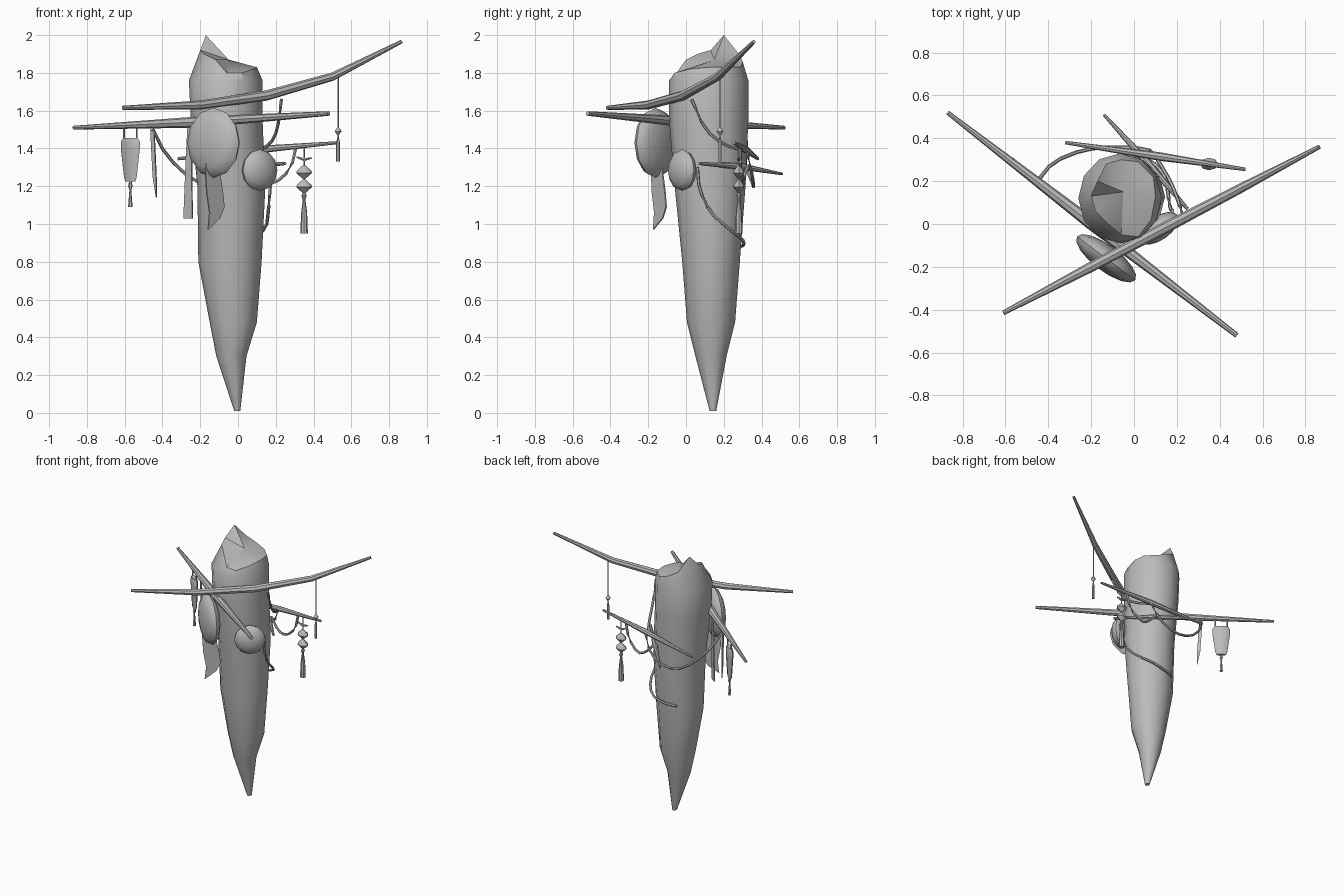
import bpy, bmesh
from math import cos, sin, pi, radians
from mathutils import Vector, Matrix

if "Cube" in bpy.data.objects:
    bpy.data.objects.remove(bpy.data.objects["Cube"], do_unlink=True)

grey = bpy.data.materials.new("plain grey")
grey.use_nodes = True
grey.diffuse_color = (0.5, 0.5, 0.5, 1)
grey.node_tree.nodes["Principled BSDF"].inputs["Base Color"].default_value = (0.5, 0.5, 0.5, 1)


def finish(name, bm, smooth=True):
    bmesh.ops.recalc_face_normals(bm, faces=bm.faces)
    mesh = bpy.data.meshes.new(name)
    bm.to_mesh(mesh)
    bm.free()
    mesh.materials.append(grey)
    ob = bpy.data.objects.new(name, mesh)
    bpy.context.collection.objects.link(ob)
    if smooth:
        bpy.ops.object.select_all(action="DESELECT")
        ob.select_set(True)
        bpy.context.view_layer.objects.active = ob
        bpy.ops.object.shade_smooth_by_angle(angle=radians(40))
    return ob


def loft(name, rings, smooth=True, tip=None):
    """Skin equal rings of points; the far end closes flat or to a tip."""
    bm = bmesh.new()
    loops = [[bm.verts.new(p) for p in ring] for ring in rings]
    n = len(loops[0])
    for a, b in zip(loops, loops[1:]):
        for i in range(n):
            bm.faces.new((a[i], a[(i + 1) % n], b[(i + 1) % n], b[i]))
    bm.faces.new(loops[0])
    if tip:
        t = bm.verts.new(tip)
        for i in range(n):
            bm.faces.new((loops[-1][i], loops[-1][(i + 1) % n], t))
    else:
        bm.faces.new(loops[-1])
    return finish(name, bm, smooth)


def tube(name, path, radii, sides=8):
    pts = [Vector(p) for p in path]
    rings = []
    for i, p in enumerate(pts):
        d = (pts[min(i + 1, len(pts) - 1)] - pts[max(i - 1, 0)]).normalized()
        up = Vector((0, 0, 1)) if abs(d.z) < 0.9 else Vector((1, 0, 0))
        u = d.cross(up).normalized()
        v = d.cross(u)
        rings.append([p + radii[i] * (u * cos(2 * pi * k / sides) + v * sin(2 * pi * k / sides))
                      for k in range(sides)])
    return loft(name, rings)


def rope(name, path, r=0.009):
    """Round the corners of a path once, then skin it."""
    pts = [Vector(p) for p in path]
    fine = [pts[0]]
    for a, b in zip(pts, pts[1:]):
        fine += [a.lerp(b, 0.25), a.lerp(b, 0.75)]
    fine.append(pts[-1])
    return tube(name, fine, [r] * len(fine), 6)


def plate(name, origin, direction, outline, thick=0.008):
    """Upright flat piece: outline is (along direction, height) pairs."""
    o, d = Vector(origin), Vector(direction).normalized()
    n = d.cross(Vector((0, 0, 1))) * thick / 2
    face = [o + d * s + Vector((0, 0, h)) for s, h in outline]
    return loft(name, [[p - n for p in face], [p + n for p in face]], False)


def spun(name, x, y, profile, sides=8, flat=1, turn=0):
    """Stack of rings (radius, height), optionally flattened and turned."""
    rot = Matrix.Rotation(turn, 3, "Z")
    return loft(name, [[Vector((x, y, z)) + rot @ Vector((r * cos(2 * pi * k / sides),
                flat * r * sin(2 * pi * k / sides), 0)) for k in range(sides)] for r, z in profile])


# Tapering trunk: height, then x and y extents
sections = [(0.01, -0.02, 0.012, 0.125, 0.16), (0.3, -0.115, 0.045, 0.05, 0.215),
            (0.48, -0.15, 0.10, 0.005, 0.26), (0.8, -0.21, 0.125, -0.02, 0.285),
            (1.2, -0.215, 0.145, -0.06, 0.315), (1.55, -0.25, 0.13, -0.09, 0.33),
            (1.76, -0.26, 0.13, -0.09, 0.33)]
N = 12
rings = [[((a + b) / 2 + (b - a) / 2 * cos(2 * pi * k / N),
           (c + d) / 2 + (d - c) / 2 * sin(2 * pi * k / N), z) for k in range(N)]
         for z, a, b, c, d in sections]
# Broken, slanted rim
rings.append([(0.10, 0.13, 1.83), (0.09, 0.22, 1.83), (0.02, 0.29, 1.83), (-0.06, 0.30, 1.86),
              (-0.13, 0.28, 1.90), (-0.17, 0.20, 2.0), (-0.20, 0.13, 1.92), (-0.18, 0.06, 1.90),
              (-0.12, 0.0, 1.87), (-0.06, -0.05, 1.80), (0.02, -0.06, 1.80), (0.08, 0.02, 1.82)])
loft("trunk", rings, tip=(-0.05, 0.15, 1.87))

# Branches
tube("upper_branch", [(-0.61, -0.415, 1.615), (-0.2, -0.2, 1.63), (0.15, -0.015, 1.68),
                      (0.5, 0.168, 1.78), (0.865, 0.36, 1.965)], [0.011, 0.024, 0.027, 0.022, 0.01])
tube("crossing_branch", [(-0.87, 0.52, 1.51), (-0.2, 0.003, 1.54), (0.48, -0.52, 1.585)],
     [0.01, 0.03, 0.012])
tube("back_branch", [(-0.32, 0.38, 1.345), (0.12, 0.315, 1.395), (0.52, 0.255, 1.43)],
     [0.008, 0.02, 0.008])
tube("side_branch", [(-0.14, 0.51, 1.265), (0.06, 0.29, 1.305), (0.25, 0.07, 1.32)],
     [0.007, 0.018, 0.008])

# Domed shields
for name, at, size, turn in (("large_shield", (-0.13, -0.16, 1.43), (0.17, 0.06, 0.185), -37),
                             ("small_shield", (0.115, -0.02, 1.285), (0.108, 0.055, 0.11), 35)):
    bm = bmesh.new()
    bmesh.ops.create_uvsphere(bm, u_segments=12, v_segments=8, radius=1)
    bmesh.ops.transform(bm, verts=bm.verts, matrix=Matrix.Translation(at)
                        @ Matrix.Rotation(radians(turn), 4, "Z") @ Matrix.Diagonal((*size, 1))
                        @ Matrix.Rotation(pi / 2, 4, "X"))
    finish(name, bm)

# Ropes
rope("long_rope", [(-0.45, 0.2, 1.5), (-0.38, 0.29, 1.36), (-0.23, 0.35, 1.22), (-0.08, 0.36, 1.19),
                   (0.06, 0.35, 1.26), (0.12, 0.32, 1.4)])
rope("upper_rope", [(0.23, 0.03, 1.66), (0.21, 0.1, 1.5), (0.17, 0.2, 1.42), (0.11, 0.3, 1.39)])
rope("back_rope", [(0.31, 0.285, 1.42), (0.28, 0.29, 1.29), (0.19, 0.31, 1.21), (0.13, 0.3, 1.23),
                   (0.05, 0.33, 1.31)])
rope("trunk_rope", [(0.18, 0.06, 1.3), (0.17, 0.07, 1.18), (0.16, 0.13, 1.06), (0.15, 0.22, 0.98),
                    (0.08, 0.3, 0.92), (-0.02, 0.31, 0.89), (-0.12, 0.285, 0.88)])

# Flat lantern with straps and tassel
along = (0.79, -0.61, 0)
turn = radians(-38)
lx, ly = -0.57, 0.29
spun("lantern", lx, ly, [(0.035, 1.225), (0.043, 1.25), (0.064, 1.4), (0.064, 1.435), (0.05, 1.455)],
     flat=0.3, turn=turn)
for side in (-1, 1):
    e = Vector((lx, ly, 0)) + Vector(along) * 0.042 * side
    tube("lantern_strap", [(e.x, e.y, 1.45), (e.x, e.y, 1.515)], [0.005, 0.005], 6)
spun("lantern_tassel", lx, ly, [(0.012, 1.09), (0.005, 1.18), (0.012, 1.2), (0.005, 1.235)], 6)

# Hanging blades and cloth
plate("thin_blade", (-0.45, 0.2, 0), along,
      [(-0.016, 1.5), (0.008, 1.5), (0.022, 1.25), (0.022, 1.14), (0.0, 1.25)])
plate("wide_blade", (-0.265, 0.05, 0), along,
      [(0.0, 1.53), (0.025, 1.53), (0.03, 1.03), (-0.028, 1.03), (-0.012, 1.35)])
plate("cloth_strip", (-0.175, -0.185, 0), (0.78, 0.62, 0),
      [(0.0, 1.32), (0.09, 1.32), (0.12, 1.17), (0.13, 1.09), (0.1, 1.03), (0.02, 0.97),
       (0.03, 1.06), (0.01, 1.17)])

# Slender charm under the upper branch
cx, cy = 0.53, 0.18
spun("charm_cord", cx, cy, [(0.004, 1.44), (0.004, 1.79)], 6)
spun("charm_bead", cx, cy, [(0.004, 1.47), (0.018, 1.49), (0.004, 1.515)])
spun("charm_tab", cx, cy, [(0.01, 1.33), (0.01, 1.43), (0.004, 1.46)], 6)

# Beaded charm under the back branch
bx, by = 0.35, 0.28
spun("beaded_cord", bx, by, [(0.004, 1.1), (0.004, 1.42)], 6)
tube("beaded_crosspiece", [(bx - 0.04, by, 1.355), (bx, by, 1.34), (bx + 0.04, by, 1.35)],
     [0.005, 0.009, 0.005], 6)
for z in (1.275, 1.2):
    spun("charm_disc", bx, by, [(0.008, z - 0.035), (0.042, z - 0.005), (0.038, z + 0.008),
                                (0.008, z + 0.035)], flat=0.7)
spun("beaded_tassel", bx, by, [(0.02, 0.95), (0.016, 1.06), (0.007, 1.13), (0.014, 1.15), (0.005, 1.17)])
